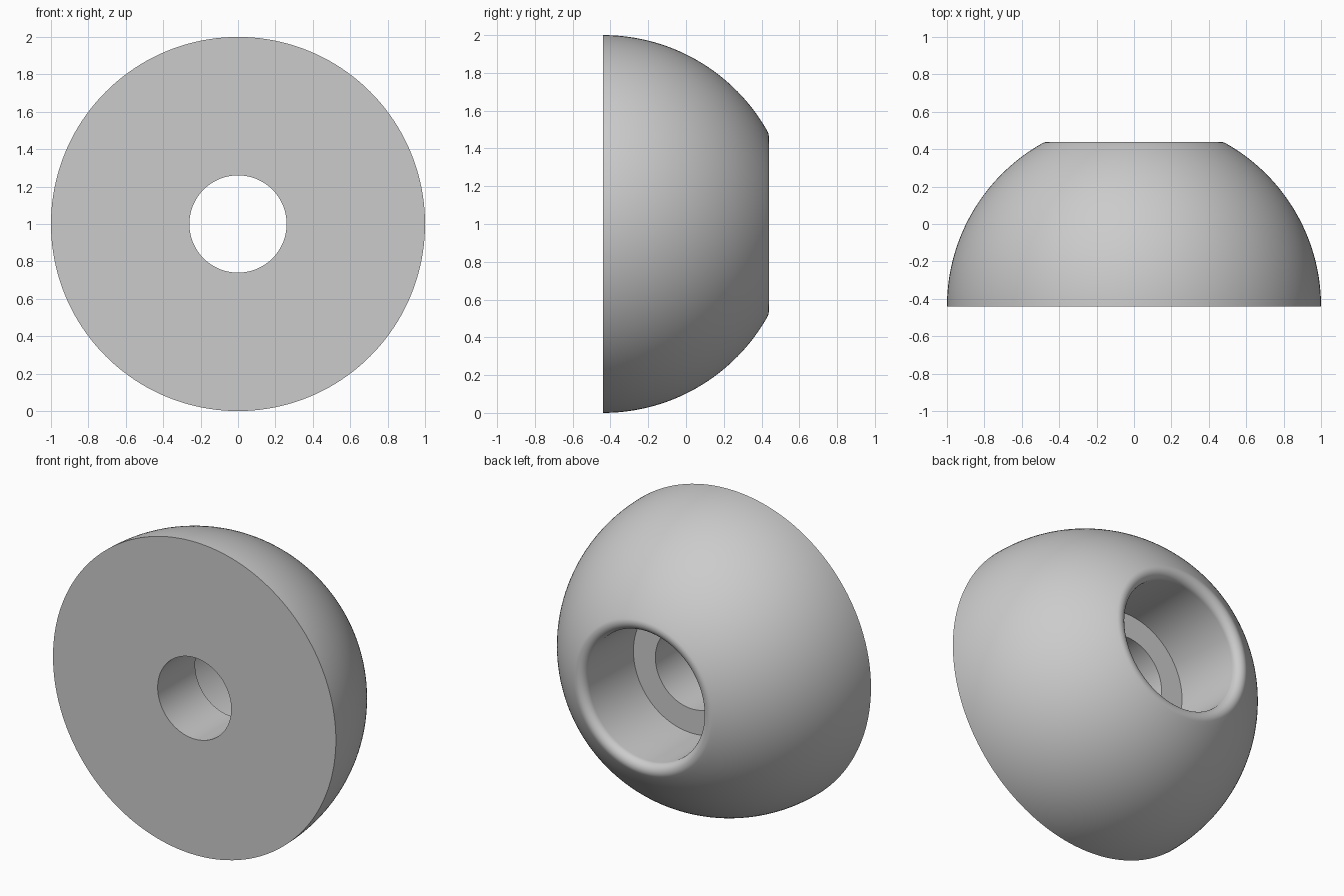
import bpy, bmesh
from math import sin, cos, pi, atan2, hypot, sqrt

if "Cube" in bpy.data.objects:
    bpy.data.objects.remove(bpy.data.objects["Cube"], do_unlink=True)

SEGMENTS = 160
BASE_Y = -0.44       # flat front face
TIP_Y = 0.44         # rounded rim at the back
HOLE_R = 0.26        # through hole
BORE_R = 0.415       # wider counterbore from the back
FLOOR_Y = -0.062     # counterbore floor
FILLET = 0.05        # rim rounding, tangent to dome and bore


def arc(cr, cy, radius, start, end, steps):
    """Points (r, y) along an arc in the profile plane."""
    angles = [start + (end - start) * i / steps for i in range(steps + 1)]
    return [(cr + radius * cos(a), cy + radius * sin(a)) for a in angles]


# Profile: front face, dome, rim, counterbore, step, through hole
rim_r = BORE_R + FILLET
rim_y = BASE_Y + sqrt((1 - FILLET) ** 2 - rim_r ** 2)
tangent = atan2(rim_y - BASE_Y, rim_r)
profile = [(HOLE_R, BASE_Y)]
profile += arc(0, BASE_Y, 1, 0, tangent, 40)
profile += arc(rim_r, rim_y, FILLET, tangent, pi, 14)[1:]
profile += [(BORE_R, FLOOR_Y), (HOLE_R, FLOOR_Y)]

# Revolve the profile around the y axis
bm = bmesh.new()
rings = []
for i in range(SEGMENTS):
    a = 2 * pi * i / SEGMENTS
    rings.append([bm.verts.new((r * cos(a), y, 1 + r * sin(a))) for r, y in profile])
for i, ring in enumerate(rings):
    following = rings[(i + 1) % SEGMENTS]
    for j in range(len(profile)):
        k = (j + 1) % len(profile)
        bm.faces.new((ring[j], ring[k], following[k], following[j]))
bmesh.ops.recalc_face_normals(bm, faces=bm.faces)

mesh = bpy.data.meshes.new("domed_knob")
bm.to_mesh(mesh)
bm.free()
knob = bpy.data.objects.new("domed_knob", mesh)
bpy.context.collection.objects.link(knob)

# Plain grey material
grey = bpy.data.materials.new("light_grey")
grey.use_nodes = True
colour = (0.6, 0.6, 0.6, 1)
grey.diffuse_color = colour
grey.node_tree.nodes["Principled BSDF"].inputs["Base Color"].default_value = colour
mesh.materials.append(grey)

# Smooth curves, crisp edges
bpy.ops.object.select_all(action="DESELECT")
knob.select_set(True)
bpy.context.view_layer.objects.active = knob
bpy.ops.object.shade_smooth_by_angle(angle=pi / 6)
